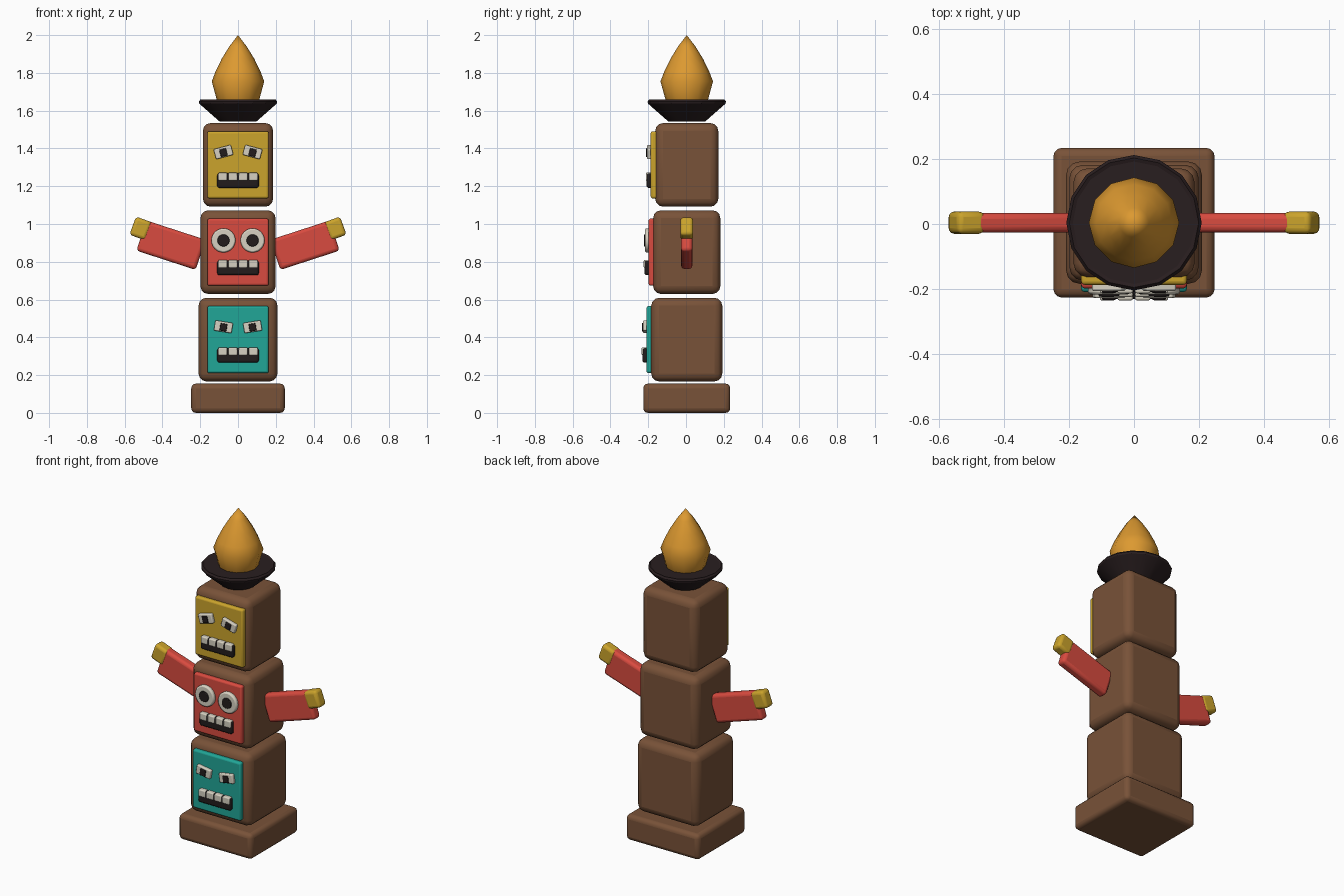
import bpy, bmesh, math
from mathutils import Matrix, Vector

if "Cube" in bpy.data.objects:
    bpy.data.objects.remove(bpy.data.objects["Cube"])

CY = 0.004  # depth centre of the column


def material(name, rgb):
    m = bpy.data.materials.new(name)
    m.diffuse_color = (*rgb, 1)
    m.use_nodes = True
    m.node_tree.nodes["Principled BSDF"].inputs["Base Color"].default_value = m.diffuse_color
    return m


WOOD = material("brown wood", (0.19, 0.085, 0.04))
RED = material("red paint", (0.69, 0.07, 0.05))
TEAL = material("teal paint", (0.015, 0.38, 0.31))
YELLOW = material("yellow paint", (0.60, 0.37, 0.025))
FLAME = material("flame orange", (0.72, 0.32, 0.03))
DARK = material("dark", (0.016, 0.012, 0.012))
BOWL = material("bowl black", (0.022, 0.013, 0.014))
WHITE = material("bone white", (0.68, 0.64, 0.54))


def finish(name, bm, mat, bevel=0.0, segments=3, angle=35):
    bmesh.ops.recalc_face_normals(bm, faces=bm.faces)
    me = bpy.data.meshes.new(name)
    bm.to_mesh(me)
    bm.free()
    me.materials.append(mat)
    ob = bpy.data.objects.new(name, me)
    bpy.context.collection.objects.link(ob)
    if bevel:
        mod = ob.modifiers.new("round", 'BEVEL')
        mod.width, mod.segments, mod.limit_method = bevel, segments, 'ANGLE'
    bpy.ops.object.select_all(action='DESELECT')
    ob.select_set(True)
    bpy.context.view_layer.objects.active = ob
    bpy.ops.object.shade_smooth_by_angle(angle=math.radians(angle))
    return ob


def box(name, centre, size, mat, bevel=0.0, tilt=0.0):
    """Rounded box; tilt in degrees raises its +x end."""
    bm = bmesh.new()
    bmesh.ops.create_cube(bm, size=1)
    bm.transform(Matrix.Diagonal((*size, 1)))
    ob = finish(name, bm, mat, bevel)
    ob.location = centre
    ob.rotation_euler.y = -math.radians(tilt)
    return ob


def disc(name, centre, radius, depth, mat, bevel):
    """Round plate facing the front."""
    bm = bmesh.new()
    bmesh.ops.create_cone(bm, cap_ends=True, segments=24, radius1=radius,
                          radius2=radius, depth=depth)
    bm.transform(Matrix.Rotation(math.pi / 2, 4, 'X'))
    finish(name, bm, mat, bevel, 2).location = centre


def lathe(name, profile, sides, mat, angle):
    """Spin an (r, z) profile about the column axis."""
    bm = bmesh.new()
    rings = []
    for r, z in profile:
        if r == 0:
            rings.append([bm.verts.new((0, CY, z))] * sides)
        else:
            rings.append([bm.verts.new((r * math.sin(2 * math.pi * i / sides),
                                        CY + r * math.cos(2 * math.pi * i / sides), z))
                          for i in range(sides)])
    for a, b in zip(rings, rings[1:]):
        for i in range(sides):
            j = (i + 1) % sides
            bm.faces.new(list(dict.fromkeys((a[i], a[j], b[j], b[i]))))
    for ring in (rings[0], rings[-1]):
        if ring[0] is not ring[1]:
            bm.faces.new(ring)
    return finish(name, bm, mat, angle=angle)


# base slab
box("base", (0, CY, 0.0775), (0.495, 0.46, 0.155), WOOD, 0.025)

# stacked blocks: name, half width, half depth, middle, plate front, paint, eye tilt
BLOCKS = (("lower", 0.209, 0.188, 0.388, -0.209, TEAL, -9),
          ("middle", 0.199, 0.178, 0.851, -0.198, RED, None),
          ("upper", 0.186, 0.167, 1.313, -0.187, YELLOW, 15))
for name, hw, hd, z, front, paint, tilt in BLOCKS:
    box(name + "_block", (0, CY, z), (2 * hw, 2 * hd, 0.443), WOOD, 0.042)
    box(name + "_face_plate", (0, front + 0.02, z), (0.325, 0.04, 0.355), paint, 0.011)

    # mouth and teeth
    box(name + "_mouth", (0, front - 0.006, z - 0.083), (0.22, 0.032, 0.078), DARK, 0.012)
    for i in range(4):
        box(f"{name}_tooth_{i + 1}", ((i - 1.5) * 0.054, front - 0.01, z - 0.062),
            (0.047, 0.032, 0.042), WHITE, 0.006)

    # eyes
    for s, side in ((-1, "left"), (1, "right")):
        x = s * 0.077
        if tilt is None:
            disc(f"{name}_{side}_eye", (x, front - 0.004, z + 0.062), 0.064, 0.03, WHITE, 0.008)
            disc(f"{name}_{side}_pupil", (x, front - 0.012, z + 0.062), 0.032, 0.026, DARK, 0.004)
        else:
            box(f"{name}_{side}_eye", (x, front - 0.004, z + 0.068),
                (0.095, 0.03, 0.055), WHITE, 0.006, -s * tilt)
            box(f"{name}_{side}_pupil", (x, front - 0.012, z + 0.065),
                (0.037, 0.026, 0.04), DARK, 0.004, -s * tilt)

# arms and hands
for s, side in ((-1, "left"), (1, "right")):
    box(side + "_arm", (s * 0.355, CY, 0.888), (0.33, 0.06, 0.168), RED, 0.018, s * 18)
    box(side + "_hand", (s * 0.515, CY, 0.976), (0.09, 0.068, 0.102), YELLOW, 0.017, s * 20)

# fire bowl and flame
lathe("fire_bowl", [(0.098, 1.543), (0.205, 1.637), (0.208, 1.648),
                    (0.199, 1.659), (0.188, 1.655)], 16, BOWL, 20)
lathe("flame", [(0.10, 1.63), (0.113, 1.66), (0.139, 1.755), (0.118, 1.81),
                (0.086, 1.875), (0.046, 1.94), (0, 2.0)], 12, FLAME, 50)
